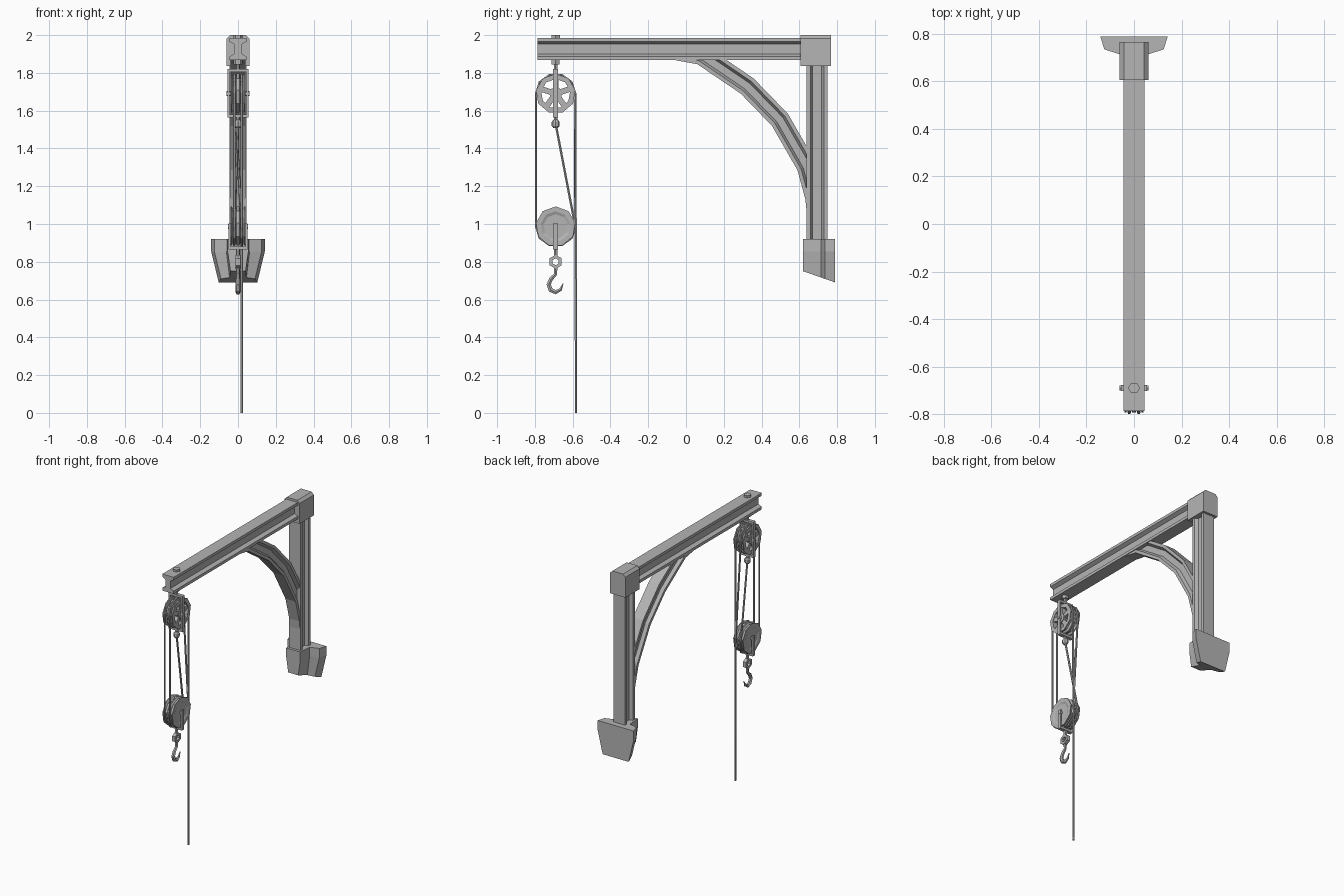
import bpy, bmesh, math
from mathutils import Vector

if "Cube" in bpy.data.objects:
    bpy.data.objects.remove(bpy.data.objects["Cube"], do_unlink=True)

GREY = (0.46, 0.46, 0.46, 1)
steel = bpy.data.materials.new("plain grey")
steel.use_nodes = True
steel.diffuse_color = GREY
steel.node_tree.nodes["Principled BSDF"].inputs["Base Color"].default_value = GREY


def finish(name, bm):
    bmesh.ops.recalc_face_normals(bm, faces=bm.faces)
    mesh = bpy.data.meshes.new(name)
    bm.to_mesh(mesh)
    bm.free()
    mesh.materials.append(steel)
    obj = bpy.data.objects.new(name, mesh)
    bpy.context.collection.objects.link(obj)
    return obj


def loft(bm, rings, cap=True, loop=False):
    """Skin a list of equally long point rings."""
    rows = [[bm.verts.new(p) for p in ring] for ring in rings]
    n = len(rows[0])
    pairs = list(zip(rows, rows[1:])) + ([(rows[-1], rows[0])] if loop else [])
    for a, b in pairs:
        for i in range(n):
            j = (i + 1) % n
            bm.faces.new((a[i], a[j], b[j], b[i]))
    if cap and not loop:
        bm.faces.new(rows[0])
        bm.faces.new(rows[-1])


def add_box(bm, lo, hi):
    ring = lambda z: [(lo[0], lo[1], z), (hi[0], lo[1], z), (hi[0], hi[1], z), (lo[0], hi[1], z)]
    loft(bm, [ring(lo[2]), ring(hi[2])])


def girder(name, path, depth, half, clip=()):
    """Sweep an I-section along a path in the YZ plane."""
    web = half * 0.45
    side = [(half, 0), (half, 0.02), (web, 0.033),
            (web, depth - 0.033), (half, depth - 0.02), (half, depth)]
    section = side + [(-x, d) for x, d in reversed(side)]
    pts = [Vector(p) for p in path]
    rings = []
    for i, p in enumerate(pts):
        t0 = (p - pts[i - 1]).normalized() if i else (pts[1] - p).normalized()
        t1 = (pts[i + 1] - p).normalized() if i < len(pts) - 1 else t0
        t = (t0 + t1).normalized()
        normal = Vector((-t.y, t.x)) / max(t.dot(t0), 0.5)
        rings.append([(x, p.x + normal.x * d, p.y + normal.y * d) for x, d in section])
    bm = bmesh.new()
    loft(bm, rings)
    for co, no in clip:
        bmesh.ops.bisect_plane(bm, geom=bm.verts[:] + bm.edges[:] + bm.faces[:],
                               plane_co=co, plane_no=no, clear_outer=True)
    return finish(name, bm)


def tube(name, path, radii, sides):
    """Round bar through points, with one radius or one per point."""
    pts = [Vector(p) for p in path]
    if not isinstance(radii, (list, tuple)):
        radii = [radii] * len(pts)
    rings = []
    for i, (p, r) in enumerate(zip(pts, radii)):
        t = (pts[min(i + 1, len(pts) - 1)] - pts[max(i - 1, 0)]).normalized()
        u = (Vector((1, 0, 0)) - t * t.x).normalized()
        v = t.cross(u)
        angles = [2 * math.pi * k / sides for k in range(sides)]
        rings.append([p + r * (math.cos(a) * u + math.sin(a) * v) for a in angles])
    bm = bmesh.new()
    loft(bm, rings)
    return finish(name, bm)


def wheel(bm, profile, sides, x, y, z, loop=False):
    """Turn an (x, radius) profile about an axle along X."""
    angles = [math.pi / 2 + 2 * math.pi * k / sides for k in range(sides)]
    loft(bm, [[(x + px, y + r * math.cos(a), z + r * math.sin(a)) for a in angles]
              for px, r in profile], loop=loop)


# Beam, wall post and curved brace
girder("beam", [(-0.786, 1.867), (0.63, 1.867)], 0.118, 0.045)
girder("wall_post", [(0.638, 1.85), (0.638, 0.9)], 0.112, 0.045)
girder("curved_brace", [(-0.2, 1.872), (-0.06, 1.868), (0.06, 1.846), (0.29, 1.69),
                        (0.455, 1.52), (0.59, 1.285), (0.632, 1.13), (0.645, 1.0)], 0.105, 0.04,
       clip=[((0, 0, 1.872), (0, 0, 1)), ((0, 0.65, 0), (0, 1, 0))])

# Corner block with chamfered top
bm = bmesh.new()
add_box(bm, (-0.06, 0.607, 1.837), (0.06, 0.767, 2.0))
top_edges = [e for e in bm.edges if all(v.co.z > 1.9 for v in e.verts)
             and abs(e.verts[0].co.y - e.verts[1].co.y) > 0.1]
bmesh.ops.bevel(bm, geom=top_edges, offset=0.018, segments=1, affect='EDGES')
finish("corner_block", bm)

# Flared wall foot, tapering towards a sloped underside
half_plan = [(0.055, 0.62), (0.062, 0.715), (0.125, 0.735), (0.142, 0.79)]
plan = half_plan + [(-x, y) for x, y in reversed(half_plan)]
bm = bmesh.new()
loft(bm, [[(x, y, 0.92) for x, y in plan],
          [(x, y, 0.855) for x, y in plan],
          [(x * 0.72, y, 0.75 - (y - 0.62) * 0.35) for x, y in plan]])
finish("wall_foot", bm)

# Sheaves: spoked pair above, dished solid pair below
PY, TOP_Z, LOW_Z, R, W = -0.69, 1.69, 0.987, 0.106, 0.019
groove = [(-W, R), (-W * 0.7, R), (-0.006, 0.092), (0.006, 0.092), (W * 0.7, R), (W, R)]
for side, x in (("right", -0.02), ("left", 0.02)):
    bm = bmesh.new()
    wheel(bm, [(-W, 0.078)] + groove + [(W, 0.078)], 9, x, PY, TOP_Z, loop=True)
    wheel(bm, [(-W, 0.034), (W, 0.034)], 9, x, PY, TOP_Z)
    for k in range(5):
        a = math.pi / 2 + 2 * math.pi * k / 5
        out = Vector((0, math.cos(a), math.sin(a)))
        across = Vector((0, -out.z, out.y)) * 0.015
        hub = Vector((x, PY, TOP_Z))
        dx = Vector((W * 0.8, 0, 0))
        loft(bm, [[hub + out * d + s * across + q * dx
                   for s, q in ((1, 1), (-1, 1), (-1, -1), (1, -1))] for d in (0.02, 0.085)])
    finish("upper_sheave_" + side, bm)
    bm = bmesh.new()
    wheel(bm, [(-W * 0.7, 0.05), (-W * 0.7, 0.065), (-W, 0.08)] + groove
          + [(W, 0.08), (W * 0.7, 0.065), (W * 0.7, 0.05)], 9, x, PY, LOW_Z)
    finish("lower_sheave_" + side, bm)

# Axles
for name, z, half in (("upper_axle", TOP_Z, 0.06), ("lower_axle", LOW_Z, 0.052)):
    bm = bmesh.new()
    wheel(bm, [(-half, 0.013), (half, 0.013)], 6, 0, PY, z)
    finish(name, bm)


def strap_frame(name, half, z0, z1, bars):
    """Two side straps joined by crossbars starting at the given heights."""
    bm = bmesh.new()
    for s in (-1, 1):
        xs = sorted((s * half, s * (half - 0.011)))
        add_box(bm, (xs[0], PY - 0.013, z0), (xs[1], PY + 0.013, z1))
    for z in bars:
        add_box(bm, (-half, PY - 0.013, z), (half, PY + 0.013, z + 0.016))
    finish(name, bm)


strap_frame("upper_frame", 0.055, 1.565, 1.82, (1.565, 1.804))
strap_frame("lower_frame", 0.051, 0.865, 1.003, (0.865,))

# Hanging bolt, nuts and rope anchor
for name, z0, z1, r, n in (("hanger_rod", 1.81, 1.99, 0.011, 6),
                           ("bolt_head", 1.98, 2.0, 0.025, 6),
                           ("hanger_nut", 1.845, 1.87, 0.024, 6),
                           ("anchor_rod", 1.53, 1.57, 0.01, 6),
                           ("swivel_rod", 0.825, 0.87, 0.011, 6)):
    tube(name, [(0, PY, z0), (0, PY, z1)], r, n)
tube("anchor_knob", [(0, PY, z) for z in (1.508, 1.52, 1.54, 1.552)],
     [0.012, 0.021, 0.021, 0.012], 8)

# Hook with hexagonal eye
bm = bmesh.new()
wheel(bm, [(-0.012, 0.018), (-0.012, 0.037), (0.012, 0.037), (0.012, 0.018)],
      6, 0, PY, 0.8, loop=True)
finish("hook_eye", bm)
tube("hook", [(0, y, z) for y, z in ((PY, 0.77), (PY, 0.735), (-0.715, 0.708), (-0.727, 0.68),
                                    (-0.716, 0.65), (-0.69, 0.639), (-0.664, 0.653), (-0.65, 0.685))],
     [0.01, 0.01, 0.012, 0.013, 0.014, 0.013, 0.009, 0.002], 6)


# Rope reeved through both blocks, ending in the free fall line
def wrap(x, z, start, end):
    angles = [math.radians(start + (end - start) * k / 5) for k in range(6)]
    return [(x, PY + 0.104 * math.cos(a), z + 0.104 * math.sin(a)) for a in angles]


rope = [(0, PY, 1.53)]
for x in (-0.02, 0.02):
    rope += wrap(x, LOW_Z, 0, -180) + wrap(x, TOP_Z, 180, 0)
rope.append((0.02, PY + 0.108, 0))
tube("rope", rope, 0.007, 6)
